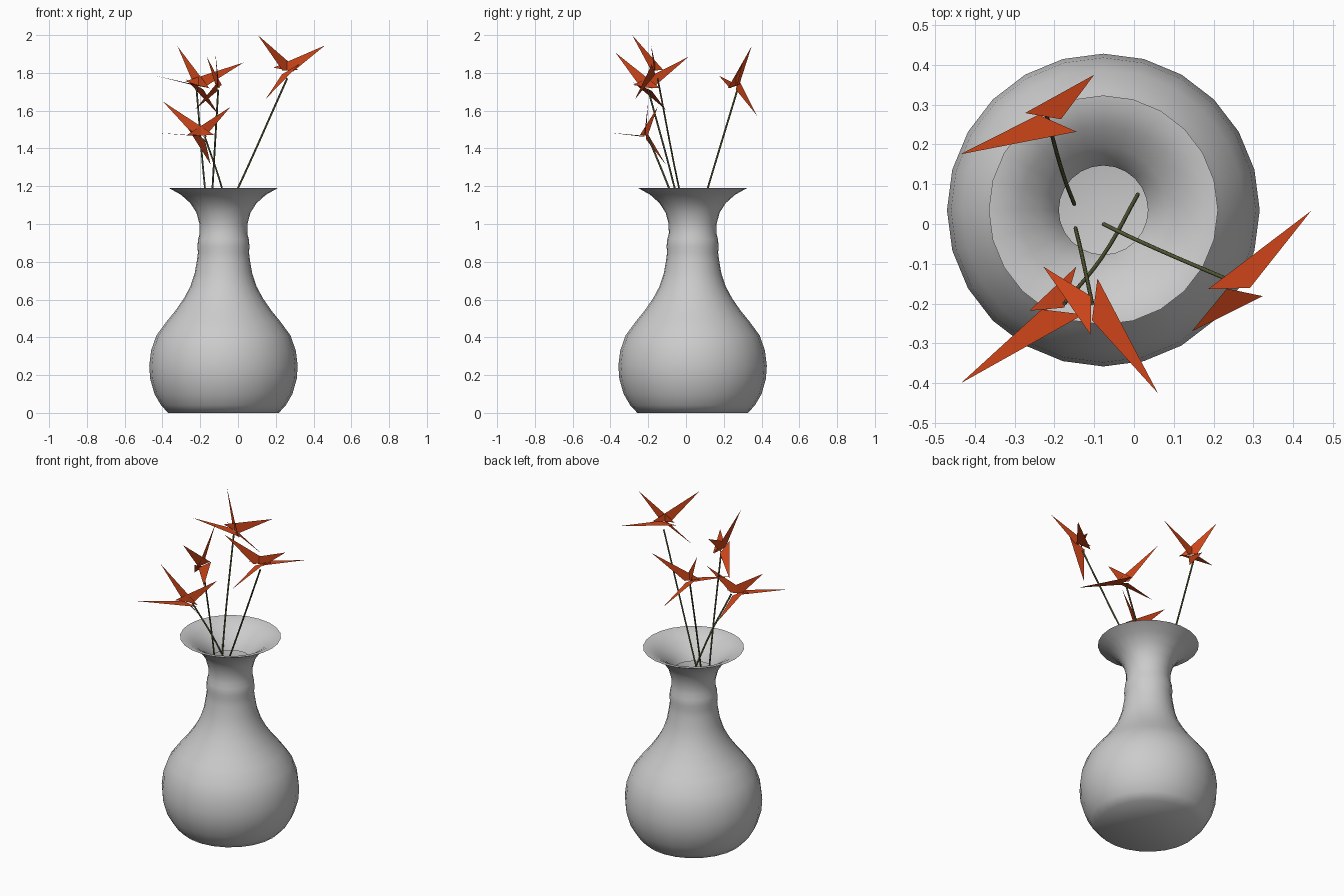
import bpy, bmesh, math
from mathutils import Vector, Matrix

if "Cube" in bpy.data.objects:
    bpy.data.objects.remove(bpy.data.objects["Cube"])


def material(name, color):
    m = bpy.data.materials.new(name)
    m.diffuse_color = (*color, 1)
    m.use_nodes = True
    m.node_tree.nodes["Principled BSDF"].inputs["Base Color"].default_value = m.diffuse_color
    return m


orange = material("petal_orange", (0.62, 0.06, 0.01))
olive = material("stem_olive", (0.10, 0.11, 0.04))


def add_mesh(name, bm, mat=None):
    me = bpy.data.meshes.new(name)
    bm.to_mesh(me)
    bm.free()
    ob = bpy.data.objects.new(name, me)
    bpy.context.collection.objects.link(ob)
    if mat:
        me.materials.append(mat)
    return ob


# Vase: lathed profile (radius, height), over the lip and back into the neck
profile = [(0, 0.005), (0.293, 0.0), (0.33, 0.04), (0.365, 0.10), (0.388, 0.18),
           (0.393, 0.25), (0.383, 0.33), (0.355, 0.41), (0.30, 0.485), (0.255, 0.54),
           (0.21, 0.605), (0.175, 0.67), (0.152, 0.74), (0.14, 0.81), (0.135, 0.85),
           (0.138, 0.88), (0.134, 0.92), (0.126, 0.95), (0.127, 1.0), (0.143, 1.06),
           (0.175, 1.11), (0.225, 1.155), (0.288, 1.19), (0.255, 1.185), (0.21, 1.16),
           (0.16, 1.12), (0.127, 1.08), (0.112, 1.05)]
bm = bmesh.new()
pts = [bm.verts.new((r, 0, z)) for r, z in profile]
edges = [bm.edges.new(p) for p in zip(pts, pts[1:])]
bmesh.ops.spin(bm, geom=pts + edges, cent=(0, 0, 0), axis=(0, 0, 1),
               angle=math.tau, steps=24, use_merge=False)
bmesh.ops.remove_doubles(bm, verts=bm.verts, dist=0.0005)
bmesh.ops.recalc_face_normals(bm, faces=bm.faces)
vase = add_mesh("vase", bm)
vase.location = (-0.077, 0.035, 0)
bpy.context.view_layer.objects.active = vase
vase.select_set(True)
bpy.ops.object.shade_smooth_by_angle(angle=math.radians(50))
vase.select_set(False)


# Stem: thin bent tube through three points
def stem(name, points):
    cu = bpy.data.curves.new(name, "CURVE")
    cu.dimensions = "3D"
    cu.bevel_depth = 0.005
    cu.bevel_resolution = 1
    cu.resolution_u = 5
    cu.use_fill_caps = True
    sp = cu.splines.new("BEZIER")
    sp.bezier_points.add(len(points) - 1)
    for bp, p in zip(sp.bezier_points, points):
        bp.co = p
        bp.handle_left_type = bp.handle_right_type = "AUTO"
    ob = bpy.data.objects.new(name, cu)
    bpy.context.collection.objects.link(ob)
    cu.materials.append(olive)
    bpy.context.view_layer.objects.active = ob
    ob.select_set(True)
    bpy.ops.object.convert(target="MESH")
    ob.select_set(False)


# Flower: four pointed blades, alternately lying flat and standing on edge
def flower(name, center, tips):
    bm = bmesh.new()
    c = Vector(center)
    for i, tip in enumerate(tips):
        t = Vector(tip)
        u = (t - c).normalized()
        w = Vector((0, 0, 1)).cross(u).normalized()
        if i % 2:
            w = u.cross(w)
        corners = [t, c - u * 0.05 + w * 0.055, c + u * 0.025 - w * 0.02]
        bm.faces.new([bm.verts.new(p) for p in corners])
    add_mesh(name, bm, orange)


plants = {
    "right": ([(-0.077, 0.0, 1.03), (0.0, -0.037, 1.19), (0.26, -0.15, 1.77)],
              (0.26, -0.165, 1.81),
              [(0.445, 0.033, 1.81), (0.46, -0.185, 1.945),
               (0.145, -0.27, 1.66), (0.105, -0.285, 2.0)]),
    "back": ([(-0.15, 0.05, 0.97), (-0.175, 0.115, 1.19), (-0.22, 0.275, 1.72)],
             (-0.21, 0.265, 1.73),
             [(-0.437, 0.175, 1.785), (-0.32, 0.347, 1.94),
              (-0.10, 0.375, 1.575), (0.03, 0.30, 1.855)]),
    "front": ([(-0.147, -0.01, 0.97), (-0.135, -0.06, 1.19), (-0.105, -0.2, 1.71)],
              (-0.105, -0.21, 1.72),
              [(0.06, -0.425, 1.72), (-0.12, -0.373, 1.907),
               (-0.228, -0.107, 1.605), (-0.165, 0.013, 1.885)]),
    "low": ([(0.01, 0.075, 0.75), (-0.085, -0.09, 1.19), (-0.175, -0.2, 1.46)],
            (-0.20, -0.215, 1.465),
            [(-0.435, -0.40, 1.483), (-0.397, -0.20, 1.648),
             (-0.145, -0.107, 1.315), (-0.04, -0.15, 1.62)]),
}
for key, (path, center, tips) in plants.items():
    stem(key + "_stem", path)
    flower(key + "_flower", center, tips)
